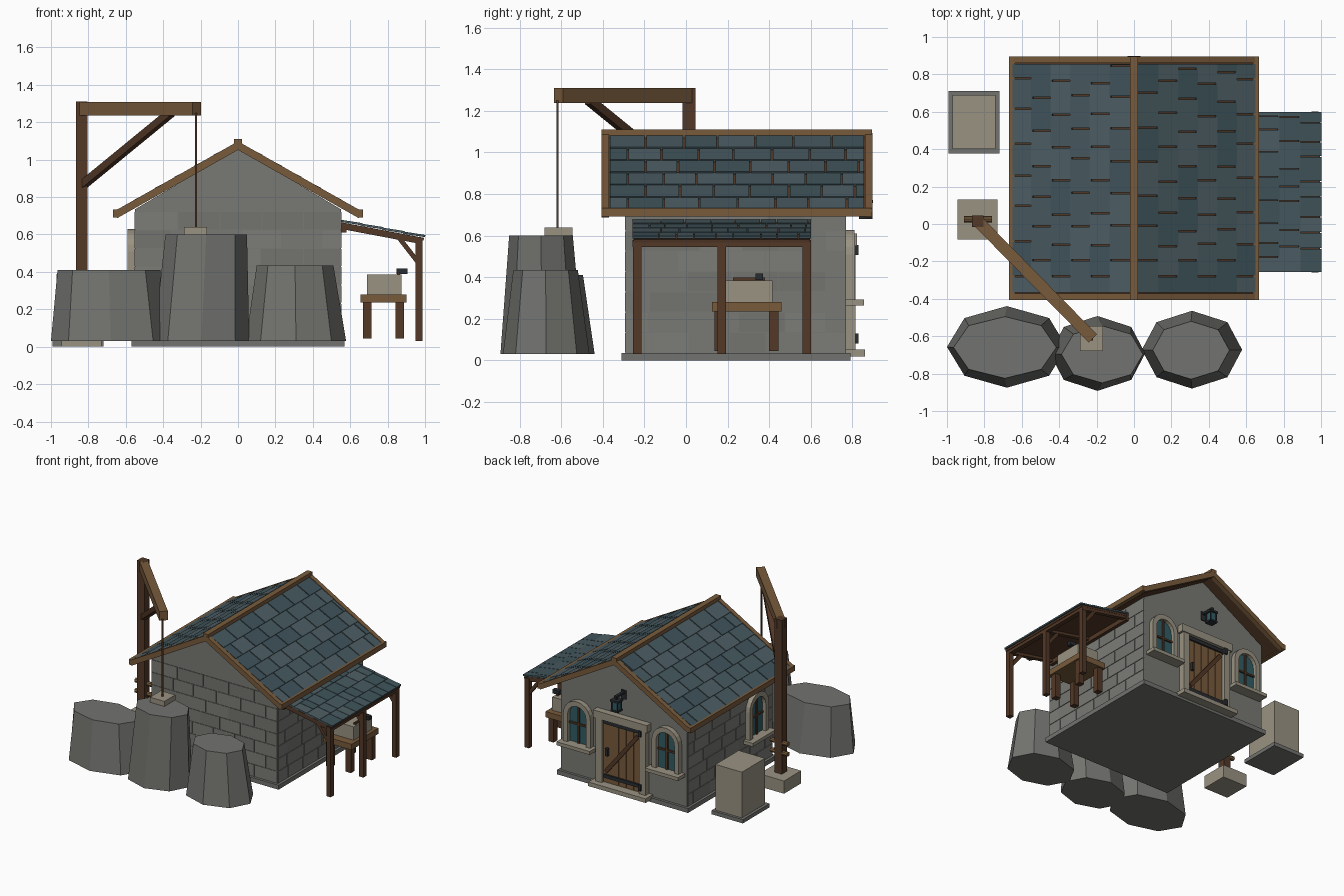
import bpy, bmesh, math, random
from mathutils import Matrix, Vector

if "Cube" in bpy.data.objects:
    bpy.data.objects.remove(bpy.data.objects["Cube"])
random.seed(4)

def mat(name, r, g, b):
    m = bpy.data.materials.new(name)
    m.diffuse_color = (r, g, b, 1)
    m.use_nodes = True
    m.node_tree.nodes["Principled BSDF"].inputs["Base Color"].default_value = m.diffuse_color
    return m
DARK = mat("dark_wood", .085, .04, .02)
WOOD = mat("light_wood", .19, .105, .045)
WALL = mat("wall_stone", .19, .19, .175)
WALLS = [mat("brick_%d" % i, .19 + d, .19 + d, .175 + d) for i, d in enumerate((-.015, .0, .012))]
ROCK = mat("rock", .17, .17, .16)
PALE = mat("pale_stone", .32, .29, .225)
IRON = mat("iron", .022, .026, .03)
GLASS = mat("glass", .03, .11, .13)
SLATES = [mat("slate_%d" % i, .062 + d, .1 + d, .115 + d) for i, d in enumerate((-.012, .0, .012))]

def finish(name, bm, m):
    bmesh.ops.recalc_face_normals(bm, faces=bm.faces)
    me = bpy.data.meshes.new(name)
    bm.to_mesh(me)
    bm.free()
    me.materials.append(m)
    ob = bpy.data.objects.new(name, me)
    bpy.context.collection.objects.link(ob)
    return ob

I = Matrix.Identity(4)
def boxes(name, items, m, M=I):
    """items: (centre, size, rotation matrix)"""
    bm = bmesh.new()
    for c, s, R in items:
        bmesh.ops.create_cube(bm, size=1, matrix=M @ Matrix.Translation(c) @ R @ Matrix.Diagonal((*s, 1)))
    return finish(name, bm, m)

def box(name, x0, x1, y0, y1, z0, z1, m, M=I):
    return boxes(name, [(((x0+x1)/2, (y0+y1)/2, (z0+z1)/2), (x1-x0, y1-y0, z1-z0), I)], m, M)

def beam(name, p, q, w, m, h=None, M=I):
    p, q = Vector(p), Vector(q)
    R = (q - p).to_track_quat('X', 'Z').to_matrix().to_4x4()
    return boxes(name, [((p + q) / 2, ((q - p).length, w, h or w), R)], m, M)

def prism(name, pts, y0, y1, m, M=I, inner=None):
    """xz outline extruded in y; with an inner outline it becomes a ring"""
    bm = bmesh.new()
    loops = [[bm.verts.new(M @ Vector((x, y, z))) for x, z in o]
             for o in ([pts, inner] if inner else [pts]) for y in (y0, y1)]
    def bridge(a, b):
        for i in range(len(a)):
            j = (i + 1) % len(a)
            bm.faces.new((a[i], a[j], b[j], b[i]))
    bridge(loops[0], loops[1])
    if inner:
        bridge(loops[2], loops[3]); bridge(loops[0], loops[2]); bridge(loops[1], loops[3])
    else:
        bm.faces.new(loops[0]); bm.faces.new(loops[1])
    return finish(name, bm, m)

def sorted_boxes(name, items, mats, M=I):
    groups = [[] for _ in mats]
    for it in items:
        random.choice(groups).append(it)
    for i, g in enumerate(groups):
        boxes("%s_%d" % (name, i), g, mats[i], M)

# House body
box("plinth", -.57, .57, -.31, .79, 0, .035, ROCK)
prism("walls", [(-.55, .03), (.55, .03), (.55, .735), (0, 1.06), (-.55, .735)], -.29, .77, WALL)

# Wall stone courses, laid out in a local frame with +y outward
def courses(name, M, half):
    items = []
    for r in range(7):
        edges = [-half]
        x = -half + (.1 if r % 2 else .2)
        while x < half - .06:
            edges.append(x)
            x += random.uniform(.17, .23)
        edges.append(half)
        items += [(((a+b)/2, 0, .085 + r*.098), (b-a-.006, .008, .092), I) for a, b in zip(edges, edges[1:])]
    sorted_boxes(name, items, WALLS, M)
def face(x, y, deg):
    return Matrix.Translation((x, y, 0)) @ Matrix.Rotation(math.radians(deg), 4, 'Z')
courses("right_stones", face(.55, .24, -90), .53)
courses("left_stones", face(-.55, .24, 90), .53)
courses("front_stones", face(0, -.29, 180), .55)

# Main roof
ANG = math.atan(.565)
for s, side in ((1, "right"), (-1, "left")):
    d = Vector((s*math.cos(ANG), 0, -math.sin(ANG)))
    n = Vector((s*math.sin(ANG), 0, math.cos(ANG)))
    top = Vector((0, .245, 1.07))
    L = .745
    boxes(side + "_roof_deck", [(top + d*L/2, (L, 1.27, .02), Matrix.Rotation(s*ANG, 4, 'Y'))], DARK)
    items = []
    for r in range(6):
        y = -.37
        w = .09 if r % 2 else .175
        while y < .855:
            e = min(y + w, .86)
            c = top + d*(.075 + r*.12) + n*.016
            c.y = (y + e) / 2
            items.append((c, (.125, e-y-.008, .014), Matrix.Rotation(s*(ANG-.05), 4, 'Y')))
            y, w = e, random.uniform(.155, .19)
    sorted_boxes(side + "_shingles", items, SLATES)
    for y, f in ((-.388, "front"), (.878, "back")):
        beam("%s_%s_rake_board" % (side, f), (0, y, 1.075), (s*.655, y, .705), .035, WOOD, .04)
    box(side + "_eave_board", s*.652-.016, s*.652+.016, -.405, .895, .692, .733, WOOD)
box("ridge_beam", -.022, .022, -.405, .895, 1.07, 1.11, WOOD)

# Lean-to on the right
SL = math.atan(.188)
R = Matrix.Rotation(SL, 4, 'Y')
boxes("lean_to_deck", [((.77, .172, .617), (.455, .85, .014), R)], DARK)
items = []
for r in range(4):
    y = -.258
    while y < .59:
        e = min(y + random.uniform(.07, .16), .602)
        x = .605 + r*.112
        items.append(((x, (y+e)/2, .633 - (x-.77)*.188), (.122, e-y-.004, .012), Matrix.Rotation(SL-.03, 4, 'Y')))
        y = e
sorted_boxes("lean_to_shingles", items, SLATES)
box("lean_to_beam", .948, .986, -.258, .602, .545, .58, DARK)
box("lean_to_wall_plate", .55, .58, -.25, .6, .61, .645, DARK)
for i, y in enumerate((-.235, .172, .58)):
    box("lean_to_post_%d" % i, .948, .986, y-.02, y+.02, .03, .56, DARK)
    beam("lean_to_rafter_%d" % i, (.55, y, .645), (.985, y, .563), .03, DARK)
    beam("lean_to_brace_%d" % i, (.855, y, .59), (.96, y, .455), .025, DARK)

# Workbench with stone and hammer
box("bench_top", .656, .902, .125, .46, .235, .28, WOOD)
for x in (.692, .865):
    for y in (.16, .422):
        box("bench_leg", x-.023, x+.023, y-.023, y+.023, .045, .236, DARK)
box("work_stone", .69, .875, .19, .415, .28, .385, PALE)
box("hammer_handle", .85, .865, .225, .38, .385, .4, DARK)
box("hammer_head", .848, .906, .335, .37, .388, .418, IRON)

# Arched windows, local frame with the wall at y = 0
def arch(hw, z0, spring):
    return [(-hw, z0), (hw, z0)] + [(hw*math.cos(math.pi*i/10), spring + hw*math.sin(math.pi*i/10)) for i in range(11)]
def window(name, M):
    prism(name + "_frame", arch(.118, .28, .51), -.01, .04, PALE, M, arch(.08, .29, .51))
    prism(name + "_glass", arch(.085, .285, .51), -.01, .01, GLASS, M)
    box(name + "_mullion", -.007, .007, 0, .022, .285, .59, DARK, M)
    box(name + "_crossbar", -.08, .08, 0, .022, .435, .449, DARK, M)
    box(name + "_sill", -.145, .145, -.01, .085, .265, .292, PALE, M)
window("back_right_window", face(.385, .77, 0))
window("back_left_window", face(-.385, .77, 0))
window("side_window", face(-.55, -.07, 90))

# Door
for i in range(5):
    x = -.165 + i*.066
    box("door_plank_%d" % i, x+.002, x+.064, .765, .792, .05, .555, WOOD)
for s in (-1, 1):
    box("door_jamb", s*.19-.027, s*.19+.027, .76, .815, .03, .555, PALE)
box("door_lintel", -.235, .235, .76, .822, .55, .61, PALE)
box("door_step", -.25, .25, .77, .86, .02, .052, PALE)
beam("door_brace", (.14, .797, .14), (-.14, .797, .49), .014, DARK, .03)
for z in (.105, .53):
    box("door_strap", -.175, .155, .785, .806, z-.013, z+.013, IRON)
    box("door_hinge", -.185, -.16, .79, .828, z-.024, z+.024, IRON)
box("door_handle", .115, .135, .79, .815, .27, .33, IRON)

# Lantern over the door
box("lantern_bracket", -.01, .01, .765, .88, .785, .802, IRON)
box("lantern_wall_plate", -.02, .02, .765, .778, .74, .81, IRON)
box("lantern_cap", -.035, .035, .83, .898, .757, .772, IRON)
box("lantern_hook", -.008, .008, .856, .872, .77, .79, IRON)
box("lantern_glass", -.022, .022, .842, .886, .69, .76, GLASS)
box("lantern_base", -.032, .032, .832, .896, .68, .692, IRON)
for x in (-.025, .025):
    for y in (.839, .889):
        box("lantern_bar", x-.004, x+.004, y-.004, y+.004, .69, .76, IRON)

# Crane
box("crane_base", -.945, -.73, -.083, .13, 0, .1, PALE)
box("crane_post", -.867, -.805, -.016, .046, .1, 1.31, DARK)
beam("crane_arm", (-.845, .025, 1.273), (-.22, -.612, 1.273), .062, WOOD, .072)
beam("crane_brace", (-.836, .015, .86), (-.36, -.465, 1.25), .04, DARK)
box("rope", -.23, -.22, -.622, -.612, .63, 1.25, DARK)
box("hoisted_stone", -.29, -.165, -.68, -.545, .595, .64, PALE)
for z in (.26, .34):
    bm = bmesh.new()
    bmesh.ops.create_cone(bm, cap_ends=True, segments=8, radius1=.018, radius2=.018, depth=.15,
                          matrix=Matrix.Translation((-.834, .026, z)) @ Matrix.Rotation(math.pi/2, 4, 'Y'))
    finish("winch_peg", bm, WOOD)

# Cut stone block beside the house
box("block_slab", -.992, -.72, .378, .71, 0, .03, ROCK)
box("cut_block", -.97, -.74, .402, .69, .03, .39, PALE)

# Rocks: octagonal frustums (bottom centre and radii, top centre and radii, height)
def rock(name, b, t, h):
    bm = bmesh.new()
    rings = [[bm.verts.new((cx + rx*math.cos(a), cy + ry*math.sin(a), z))
              for a in (math.pi*i/4 for i in range(8))]
             for (cx, cy, rx, ry), z in ((b, .03), (t, h))]
    for i in range(8):
        j = (i + 1) % 8
        bm.faces.new((rings[0][i], rings[0][j], rings[1][j], rings[1][i]))
    bm.faces.new(rings[0]); bm.faces.new(rings[1])
    finish(name, bm, ROCK)
rock("left_rock", (-.68, -.657, .32, .218), (-.69, -.66, .275, .165), .41)
rock("tall_rock", (-.195, -.692, .255, .2), (-.17, -.697, .218, .153), .6)
rock("right_rock", (.31, -.672, .268, .208), (.305, -.675, .205, .155), .435)
